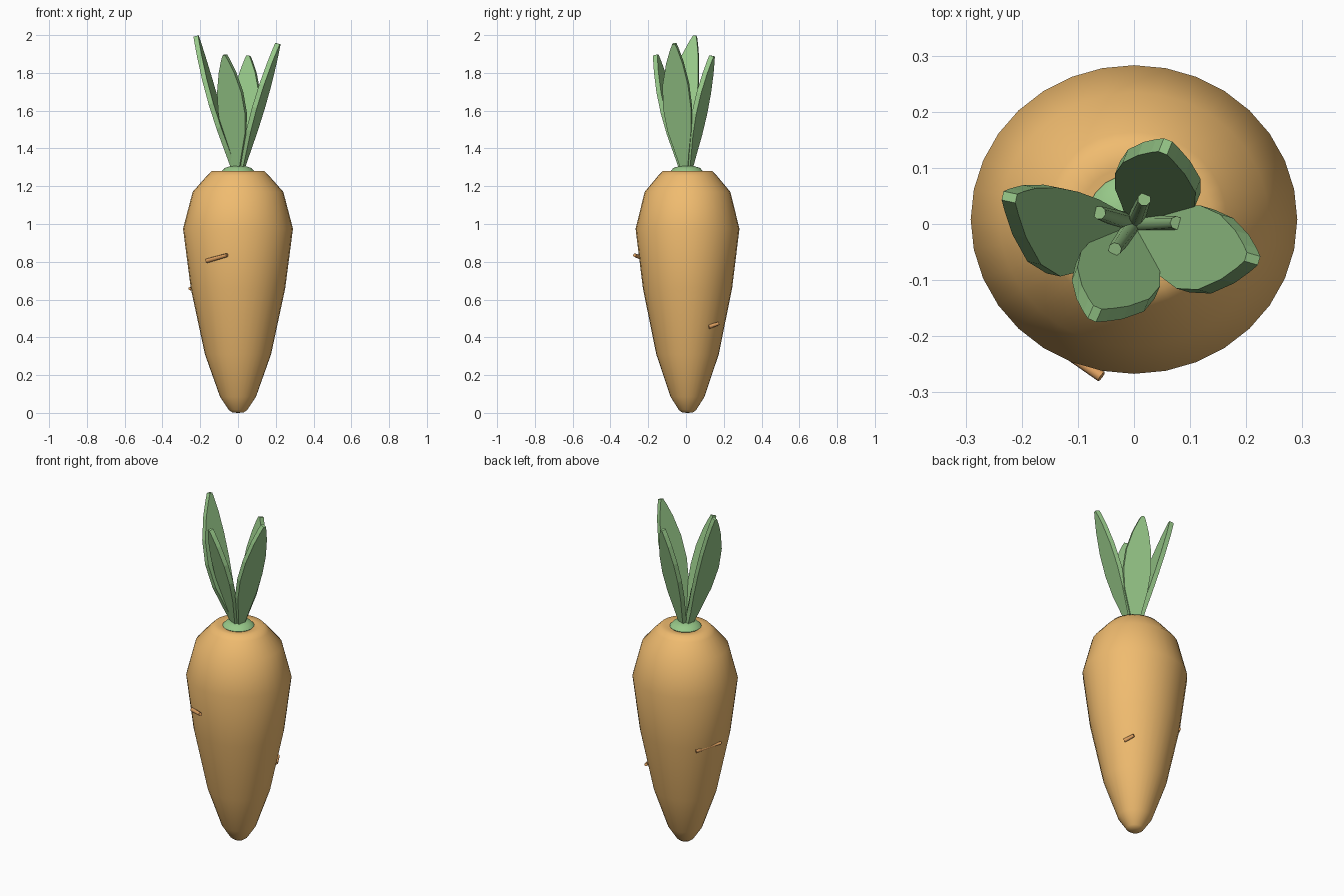
import bpy, bmesh, math
from mathutils import Vector

if "Cube" in bpy.data.objects:
    bpy.data.objects.remove(bpy.data.objects["Cube"])


def material(name, rgb):
    m = bpy.data.materials.new(name)
    m.diffuse_color = (*rgb, 1)
    m.use_nodes = True
    m.node_tree.nodes["Principled BSDF"].inputs["Base Color"].default_value = m.diffuse_color
    return m


ORANGE = material("carrot_orange", (0.87, 0.50, 0.16))
DARK_ORANGE = material("root_orange", (0.75, 0.36, 0.12))
GREEN = material("leaf_green", (0.31, 0.58, 0.25))
STEM = material("stem_green", (0.28, 0.50, 0.22))


def finish(name, bm, mat, smooth_angle=None):
    bmesh.ops.recalc_face_normals(bm, faces=bm.faces[:])
    me = bpy.data.meshes.new(name)
    bm.to_mesh(me)
    bm.free()
    ob = bpy.data.objects.new(name, me)
    bpy.context.collection.objects.link(ob)
    me.materials.append(mat)
    if smooth_angle:
        bpy.ops.object.select_all(action='DESELECT')
        ob.select_set(True)
        bpy.context.view_layer.objects.active = ob
        bpy.ops.object.shade_smooth_by_angle(angle=math.radians(smooth_angle))
    return ob


def lathe(name, profile, mat, y_scale=1.0, cy=0.0, n=32, angle=60):
    """Revolve (radius, z) rings; both ends close to a point."""
    bm = bmesh.new()
    rings = [[bm.verts.new((r * math.cos(2 * math.pi * i / n),
                            cy + r * y_scale * math.sin(2 * math.pi * i / n), z))
              for i in range(n)] for r, z in profile[1:-1]]
    for a, b in zip(rings, rings[1:]):
        for i in range(n):
            j = (i + 1) % n
            bm.faces.new((a[i], a[j], b[j], b[i]))
    for ring, (_, z) in ((rings[0], profile[0]), (rings[-1], profile[-1])):
        tip = bm.verts.new((0, cy, z))
        for i in range(n):
            bm.faces.new((ring[i], ring[(i + 1) % n], tip))
    return finish(name, bm, mat, angle)


def rod(name, start, end, r1, r2, mat, n=8):
    a, b = Vector(start), Vector(end)
    d = b - a
    bm = bmesh.new()
    bmesh.ops.create_cone(bm, cap_ends=True, segments=n, radius1=r1, radius2=r2,
                          depth=d.length)
    bm.transform(d.to_track_quat('Z', 'Y').to_matrix().to_4x4())
    bmesh.ops.translate(bm, verts=bm.verts[:], vec=(a + b) / 2)
    return finish(name, bm, mat, 50)


def leaf(name, tip, skew=0.0, thick=0.026):
    """Thick pointed slab leaning outward, its width square to the lean."""
    tip = Vector(tip)
    out = Vector((tip.x, tip.y, 0)).normalized()
    base = Vector((0, 0, 1.28)) + out * 0.015
    axis = tip - base
    side = Vector((-out.y, out.x, 0))
    normal = side.cross(axis).normalized() * thick / 2
    bm = bmesh.new()
    rows = []
    for t, w in ((0, .016), (.15, .038), (.32, .065), (.5, .077),
                 (.68, .07), (.85, .045), (.95, .022), (1, .008)):
        c = base + axis * t + side * skew * math.sin(math.pi * t)
        rows.append([bm.verts.new(c + side * w * s + normal * k)
                     for s, k in ((-1, -1), (1, -1), (1, 1), (-1, 1))])
    for a, b in zip(rows, rows[1:]):
        for i in range(4):
            j = (i + 1) % 4
            bm.faces.new((a[i], a[j], b[j], b[i]))
    bm.faces.new(rows[0])
    bm.faces.new(rows[-1])
    return finish(name, bm, GREEN)


# Root body with a shallow dip on top
lathe("carrot_body", [(0, 0), (.03, .002), (.048, .015), (.095, .085), (.175, .31),
                      (.25, .66), (.291, .975), (.24, 1.17), (.165, 1.255),
                      (.14, 1.28), (.10, 1.278), (0, 1.265)],
      ORANGE, y_scale=0.945, cy=0.008)

# Green crown
lathe("crown", [(0, 1.25), (.07, 1.262), (.086, 1.28), (.07, 1.297),
                (.04, 1.306), (0, 1.309)], GREEN, cy=0.004, n=20)

# Leaves
for i, (tip, skew) in enumerate([((-.222, .048, 1.995), .042),
                                 ((.211, -.062, 1.955), -.012),
                                 ((-.07, -.16, 1.895), .01),
                                 ((.056, .138, 1.89), -.012)]):
    leaf(f"leaf_{i + 1}", tip, skew)

# Short stems between the leaves
for i, end in enumerate([(-.062, .02, 1.52), (.076, .002, 1.53),
                         (-.034, -.045, 1.52), (.018, .044, 1.53)]):
    rod(f"stem_{i + 1}", (end[0] * .15, end[1] * .15, 1.28), end, .016, .012, STEM)

# Fine side rootlets
rod("rootlet_front", (-.165, -.195, .805), (-.058, -.272, .835), .012, .010, DARK_ORANGE)
rod("rootlet_left", (-.18, .165, .638), (-.256, .034, .658), .011, .008, DARK_ORANGE)
rod("rootlet_right", (.168, .12, .455), (.145, .172, .473), .011, .009, DARK_ORANGE)
